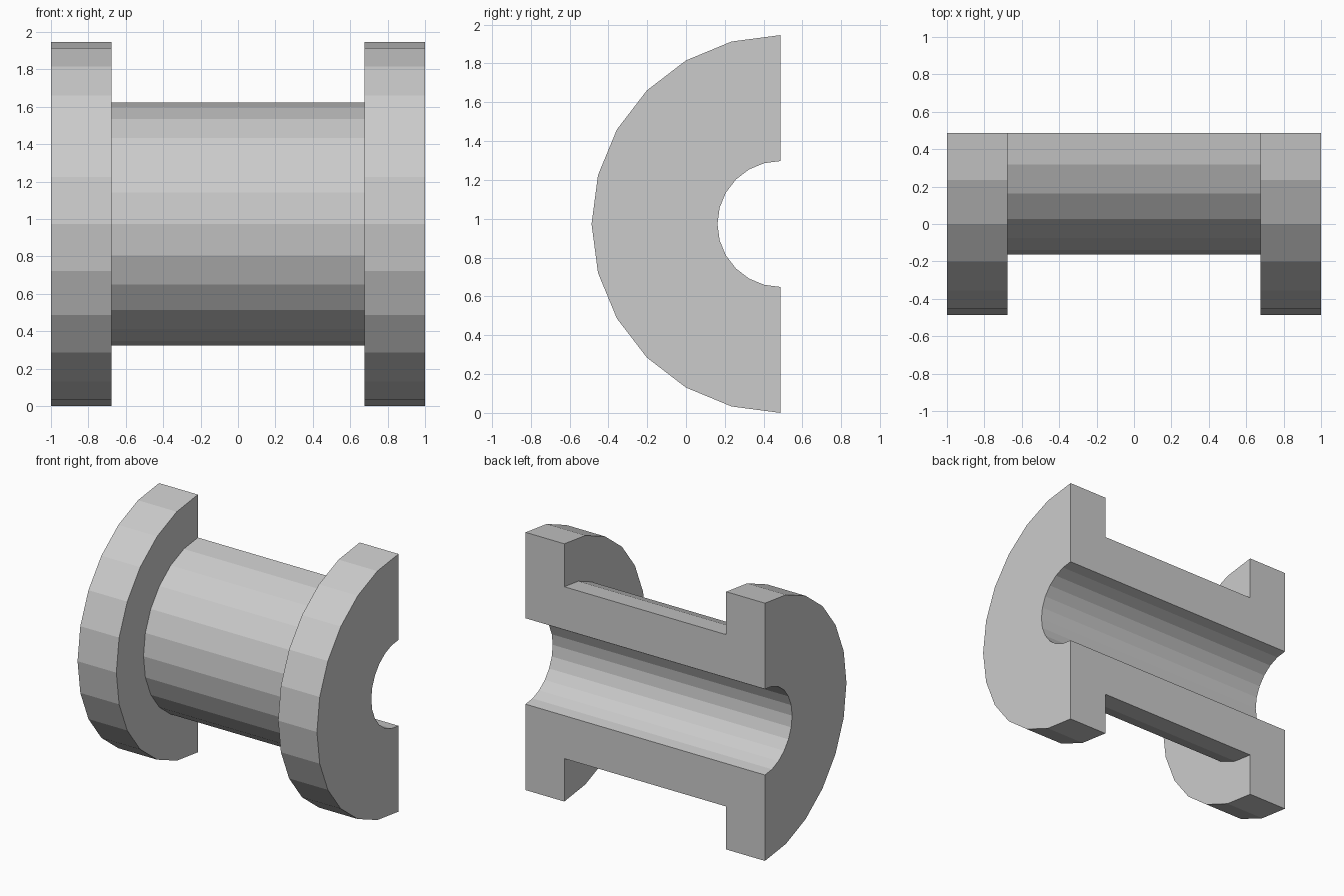
import bpy, bmesh, math
from mathutils import Vector

if "Cube" in bpy.data.objects:
    bpy.data.objects.remove(bpy.data.objects["Cube"])

R = 0.973                       # flange radius
BARREL, BORE = R * 2 / 3, R / 3
FLANGE_X = 0.676                # inner face of each flange
CENTRE = Vector((0, R / 2, R))  # bore axis lies on the cut plane

# Right half of the wall section (x, radius), mirrored to the left
right = [(1, BORE), (1, R), (FLANGE_X, R), (FLANGE_X, BARREL)]
section = right + [(-x, r) for x, r in reversed(right)]

bm = bmesh.new()
verts = [bm.verts.new(CENTRE + Vector((x, 0, r))) for x, r in section]
edges = [bm.edges.new((verts[i - 1], verts[i])) for i in range(len(verts))]

# Sweep the section half a turn around the bore axis, 12 flat sides
res = bmesh.ops.spin(bm, geom=verts + edges, cent=CENTRE, axis=(1, 0, 0),
                     angle=math.pi, steps=12, use_duplicate=False)

# Close both flat cut faces
last = [e for e in res["geom_last"] if isinstance(e, bmesh.types.BMEdge)]
for loop in (edges, last):
    bmesh.ops.contextual_create(bm, geom=loop)
bmesh.ops.recalc_face_normals(bm, faces=bm.faces)

mesh = bpy.data.meshes.new("half_bushing")
bm.to_mesh(mesh)
bm.free()
bpy.context.collection.objects.link(bpy.data.objects.new("half_bushing", mesh))
